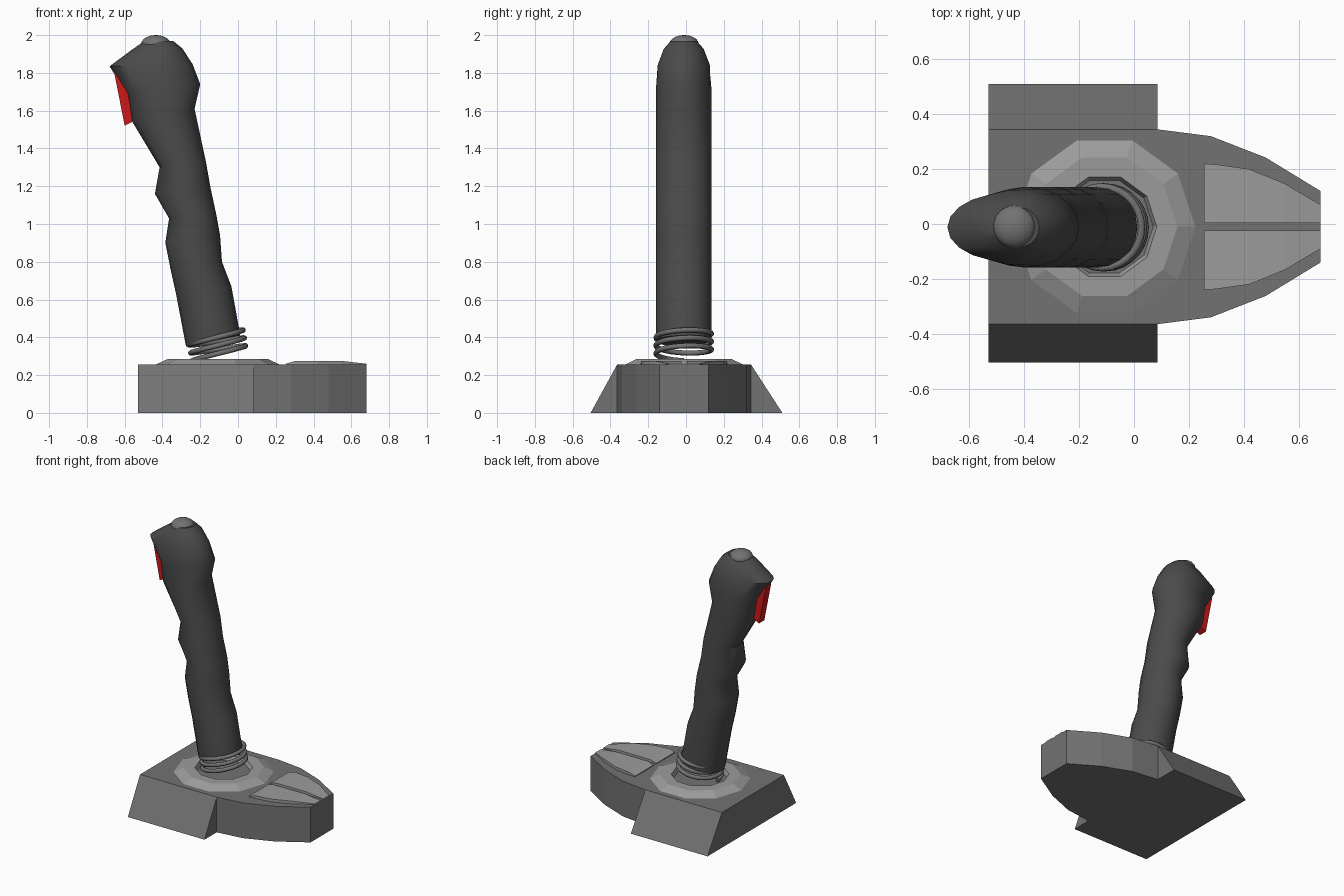
import bpy, bmesh
from math import sin, cos, pi, radians

if "Cube" in bpy.data.objects:
    bpy.data.objects.remove(bpy.data.objects["Cube"])

Y0 = -0.01  # centre plane of the body


def paint(ob, name, rgb):
    mat = bpy.data.materials.get(name) or bpy.data.materials.new(name)
    mat.diffuse_color = (*rgb, 1)
    mat.use_nodes = True
    mat.node_tree.nodes["Principled BSDF"].inputs["Base Color"].default_value = mat.diffuse_color
    ob.data.materials.append(mat)


def make(name, verts, faces, smooth=False):
    me = bpy.data.meshes.new(name)
    me.from_pydata(verts, [], faces)
    bm = bmesh.new()
    bm.from_mesh(me)
    bmesh.ops.recalc_face_normals(bm, faces=bm.faces)
    bm.to_mesh(me)
    bm.free()
    ob = bpy.data.objects.new(name, me)
    bpy.context.collection.objects.link(ob)
    if smooth:
        bpy.ops.object.select_all(action='DESELECT')
        ob.select_set(True)
        bpy.context.view_layer.objects.active = ob
        bpy.ops.object.shade_smooth_by_angle(angle=radians(35))
    return ob


def loft(name, rings, smooth=False, closed=False):
    """Skin equal-length rings; cap the ends, or join last to first."""
    n, m = len(rings[0]), len(rings)
    verts = [p for r in rings for p in r]
    faces = [(i * n + j, i * n + (j + 1) % n,
              (i + 1) % m * n + (j + 1) % n, (i + 1) % m * n + j)
             for i in range(m if closed else m - 1) for j in range(n)]
    if not closed:
        faces += [tuple(range(n)), tuple(range((m - 1) * n, m * n))]
    return make(name, verts, faces, smooth)


DARK, MID, LIGHT = (.07,) * 3, (.17,) * 3, (.33,) * 3

# Base with tapered nose
half = [(-.53, .355), (.085, .355), (.28, .33), (.48, .252), (.68, .13)]
outline = [(x, Y0 - y) for x, y in half] + [(x, Y0 + y) for x, y in reversed(half)]
base = loft("base", [[(x, y, z) for x, y in outline] for z in (0, .255)])
paint(base, "mid_grey", MID)

# Sloping side feet
for side, inner, outer in (("front", -.365, -.505), ("back", .345, .51)):
    foot = loft(side + "_side_foot", [[(x, inner, 0), (x, outer, 0), (x, inner, .255)]
                                      for x in (-.53, .085)])
    paint(foot, "mid_grey", MID)

# Ten-sided collar with a central opening
collar = loft("collar", [[(-.107 + r * cos(k * pi / 5), Y0 + r * sin(k * pi / 5), z)
                          for k in range(10)]
                         for r, z in ((.33, .255), (.265, .285), (.19, .285), (.175, .25))],
              closed=True)
paint(collar, "light_grey", LIGHT)

# Two raised buttons on the nose
stations = [(.255, .230, .261), (.3, .227, .274), (.42, .210, .275),
            (.55, .157, .275), (.68, .080, .26)]
for side, s in (("front", -1), ("back", 1)):
    rings = []
    for x, y, z in stations:
        a, b = Y0 + s * .014, Y0 + s * y
        rings.append([(x, a, .25), (x, b, .25), (x, b, z), (x, a, z)])
    paint(loft(side + "_base_button", rings), "light_grey", LIGHT)

# Grip: tilted oval sections (left x, left z, right x, right z, half width)
sections = [
    (-.275, .35, .012, .41, .147), (-.328, .63, -.035, .67, .147),
    (-.357, .76, -.085, .80, .147), (-.385, .90, -.095, .94, .147),
    (-.365, 1.03, -.115, 1.05, .147), (-.44, 1.16, -.145, 1.19, .147),
    (-.415, 1.30, -.17, 1.33, .147), (-.565, 1.55, -.23, 1.61, .147),
    (-.588, 1.69, -.2, 1.74, .147), (-.68, 1.835, -.24, 1.845, .147),
    (-.565, 1.92, -.295, 1.93, .113), (-.505, 1.962, -.345, 1.97, .075)]
N = 20
rings = []
for lx, lz, rx, rz, w in sections:
    ring = []
    for k in range(N):
        a = 2 * pi * k / N
        t = (1 + cos(a)) / 2
        # the top narrows towards the beak over the trigger
        pinch = min(1, .85 + max(0, t - .35) * .45) if lz > 1.8 else 1
        ring.append((lx + (rx - lx) * t, Y0 - .002 + w * pinch * sin(a),
                     lz + (rz - lz) * t))
    rings.append(ring)
paint(loft("grip", rings, smooth=True), "dark_grey", DARK)

# Thumb button: flattened dome
rings = [[(-.435 + .078 * cos(e) * cos(2 * pi * k / 24),
           Y0 + .078 * cos(e) * sin(2 * pi * k / 24),
           1.952 + .048 * sin(e)) for k in range(24)]
         for e in (radians(d) for d in (-20, 0, 18, 36, 54, 72, 86))]
paint(loft("thumb_button", rings, smooth=True), "mid_grey", MID)

# Red trigger
profile = [(-.655, 1.80), (-.60, 1.52), (-.56, 1.54), (-.56, 1.66), (-.61, 1.79)]
trigger = loft("trigger", [[(x, Y0 + y, z) for x, z in profile] for y in (-.03, .03)])
paint(trigger, "red", (.6, .01, .01))

# Coil spring under the grip
curve = bpy.data.curves.new("spring", 'CURVE')
curve.dimensions = '3D'
curve.bevel_depth = .014
curve.bevel_resolution = 2
curve.use_fill_caps = True
steps, turns, tilt, R = 84, 3, .2, .147
spline = curve.splines.new('POLY')
spline.points.add(steps)
for i, p in enumerate(spline.points):
    t = i / steps
    a = 2 * pi * turns * t + pi
    p.co = (-.10 - .02 * t + R * cos(a) * cos(tilt), Y0 - .002 + R * sin(a),
            .305 + .125 * t + R * cos(a) * sin(tilt), 1)
spring = bpy.data.objects.new("spring", curve)
bpy.context.collection.objects.link(spring)
paint(spring, "mid_grey", MID)
